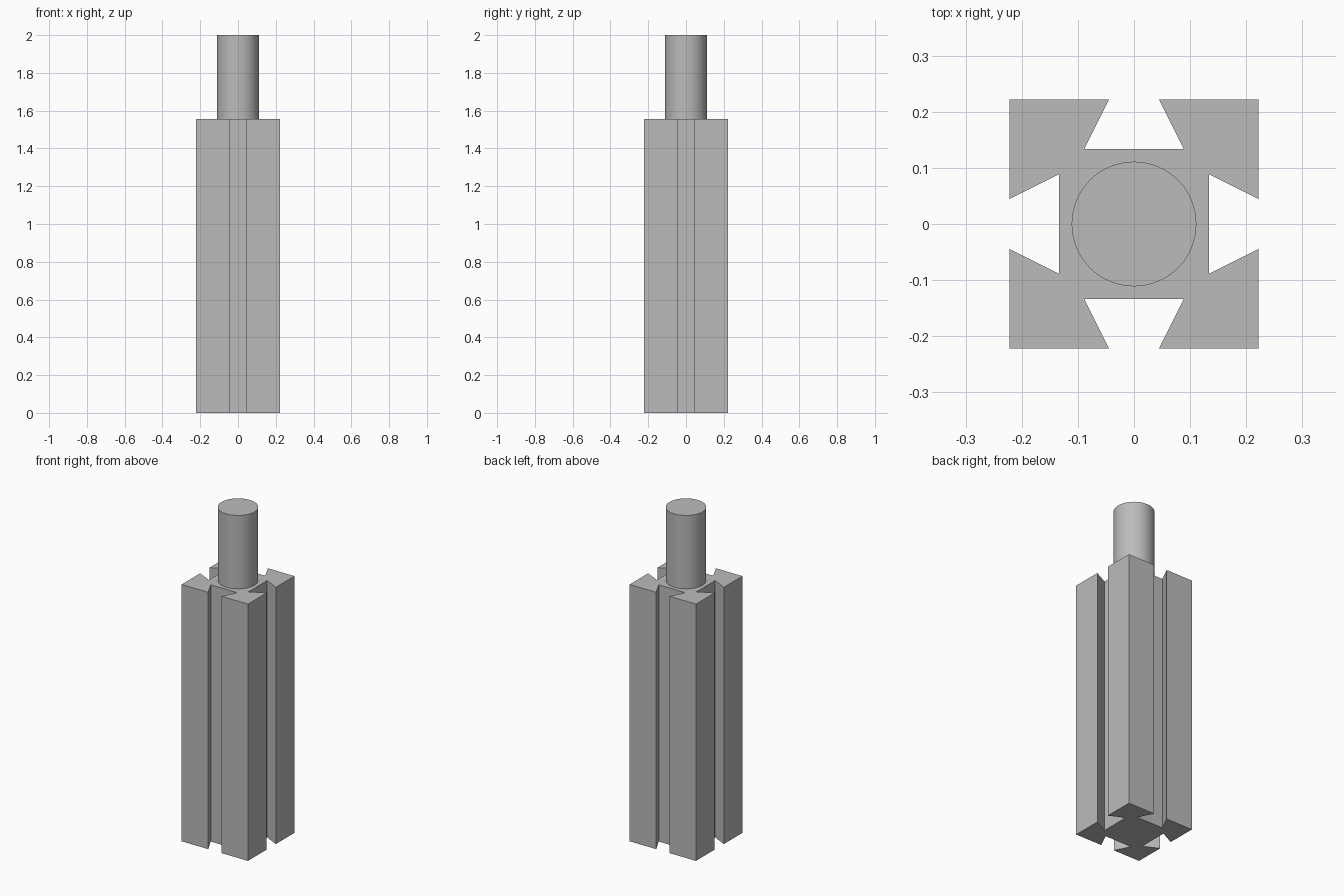
import bpy
import bmesh
from mathutils import Matrix, Vector

if "Cube" in bpy.data.objects:
    bpy.data.objects.remove(bpy.data.objects["Cube"], do_unlink=True)

HALF = 0.2222         # half width of the square body
FLOOR = 0.1333        # distance of the slot floors from the axis
SLOT_OUT = 0.0444     # half width of the slot mouths
SLOT_IN = 0.0889      # half width of the slot floors
BODY_TOP = 1.5556
PIN_RADIUS = 0.1111
HEIGHT = 2.0

grey = bpy.data.materials.new("plain_grey")
grey.use_nodes = True
colour = (0.5, 0.5, 0.5, 1)
grey.diffuse_color = colour
grey.node_tree.nodes["Principled BSDF"].inputs["Base Color"].default_value = colour


def prism(name, outline, bottom, top):
    """Extrude a counter-clockwise outline straight up."""
    bm = bmesh.new()
    base = bm.faces.new([bm.verts.new((p.x, p.y, bottom)) for p in outline])
    result = bmesh.ops.extrude_face_region(bm, geom=[base], use_keep_orig=True)
    raised = [v for v in result["geom"] if isinstance(v, bmesh.types.BMVert)]
    bmesh.ops.translate(bm, verts=raised, vec=(0, 0, top - bottom))
    bmesh.ops.recalc_face_normals(bm, faces=bm.faces)
    mesh = bpy.data.meshes.new(name)
    bm.to_mesh(mesh)
    bm.free()
    mesh.materials.append(grey)
    obj = bpy.data.objects.new(name, mesh)
    bpy.context.collection.objects.link(obj)
    return obj


# Square body with a dovetail slot along each side: one side, turned four times
side = [(-HALF, -HALF), (-SLOT_OUT, -HALF), (-SLOT_IN, -FLOOR),
        (SLOT_IN, -FLOOR), (SLOT_OUT, -HALF)]
outline = []
for quarter in range(4):
    turn = Matrix.Rotation(quarter * 1.5707963, 2)
    outline += [turn @ Vector(p) for p in side]
prism("slotted_body", outline, 0, BODY_TOP)

# Round pin standing on the body
bpy.ops.mesh.primitive_cylinder_add(
    vertices=64, radius=PIN_RADIUS, depth=HEIGHT - BODY_TOP,
    location=(0, 0, (HEIGHT + BODY_TOP) / 2))
pin = bpy.context.object
pin.name = "round_pin"
pin.data.materials.append(grey)
bpy.ops.object.shade_smooth_by_angle()
